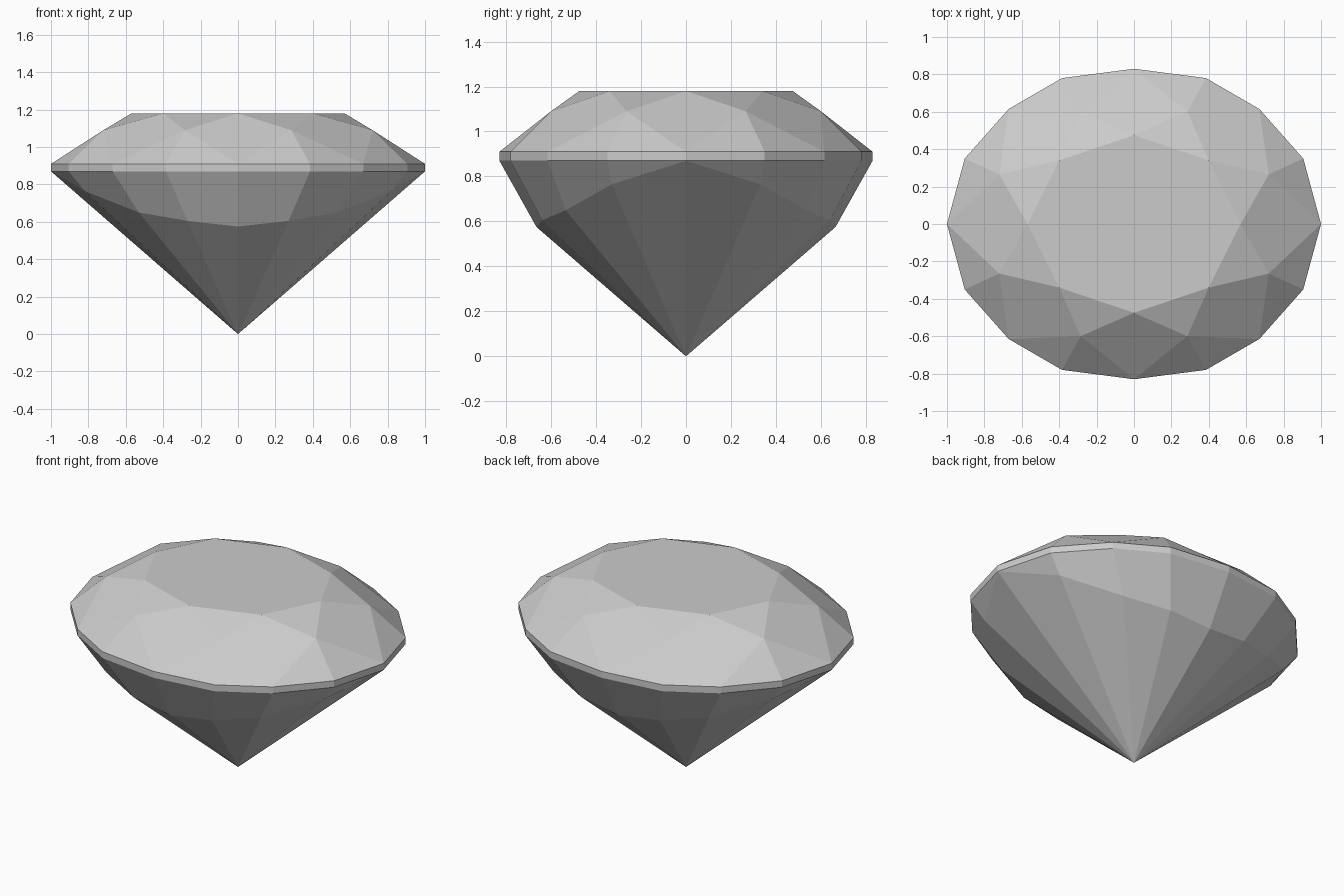
import bpy
import bmesh

old = bpy.data.objects.get("Cube")
if old:
    bpy.data.objects.remove(old)

GIRDLE_TOP, GIRDLE_LOW, TABLE, CROWN = 0.91, 0.87, 1.18, 1.09


def ring(quarter):
    """Mirror one quarter (from +x towards +y) into a closed ring."""
    half = quarter + [(-x, y, z) for x, y, z in reversed(quarter) if x > 0]
    return half + [(x, -y, z) for x, y, z in reversed(half) if y > 0]


# Oval outlines of the stone, one quarter each
girdle = [(1, 0), (0.905, 0.35), (0.67, 0.615), (0.385, 0.78), (0, 0.83)]
table = [(0.57, 0), (0.4, 0.34), (0, 0.475)]
crown = [(0.72, 0.265), (0.285, 0.6)]
pavilion = [(0.82, 0.33, 0.765), (0.53, 0.535, 0.65),
            (0.27, 0.64, 0.605), (0, 0.665, 0.575)]

bm = bmesh.new()


def add_ring(points, z=None):
    pts = [(p[0], p[1], p[2] if z is None else z) for p in points]
    return [bm.verts.new(p) for p in ring(pts)]


G = add_ring(girdle, GIRDLE_TOP)
B = add_ring(girdle, GIRDLE_LOW)
T = add_ring(table, TABLE)
M = add_ring(crown, CROWN)
# The lower break meets the girdle at both ends of the oval
L = add_ring([(1, 0, GIRDLE_LOW)] + pavilion)
culet = bm.verts.new((0, 0, 0))

# Table and crown: star, kite and upper girdle facets
bm.faces.new(T)
for k in range(8):
    n = (k + 1) % 8
    a, b, c = G[2 * k], G[2 * k + 1], G[(2 * k + 2) % 16]
    bm.faces.new((T[k], M[k], T[n]))
    bm.faces.new((T[k], M[k - 1], a, M[k]))
    bm.faces.new((M[k], a, b))
    bm.faces.new((M[k], b, c))

# Girdle band, lower girdle facets and pavilion
for i in range(16):
    j = (i + 1) % 16
    bm.faces.new((G[i], B[i], B[j], G[j]))
    bm.faces.new((B[i], L[i], L[j], B[j]))
    bm.faces.new((L[i], culet, L[j]))

bmesh.ops.remove_doubles(bm, verts=bm.verts, dist=0.0005)
bmesh.ops.recalc_face_normals(bm, faces=bm.faces)
mesh = bpy.data.meshes.new("gemstone")
bm.to_mesh(mesh)
bm.free()
gem = bpy.data.objects.new("gemstone", mesh)
bpy.context.collection.objects.link(gem)

# Single pale grey colour
mat = bpy.data.materials.new("pale_grey")
mat.use_nodes = True
colour = (0.6, 0.6, 0.6, 1)
mat.diffuse_color = colour
mat.node_tree.nodes["Principled BSDF"].inputs["Base Color"].default_value = colour
mesh.materials.append(mat)
